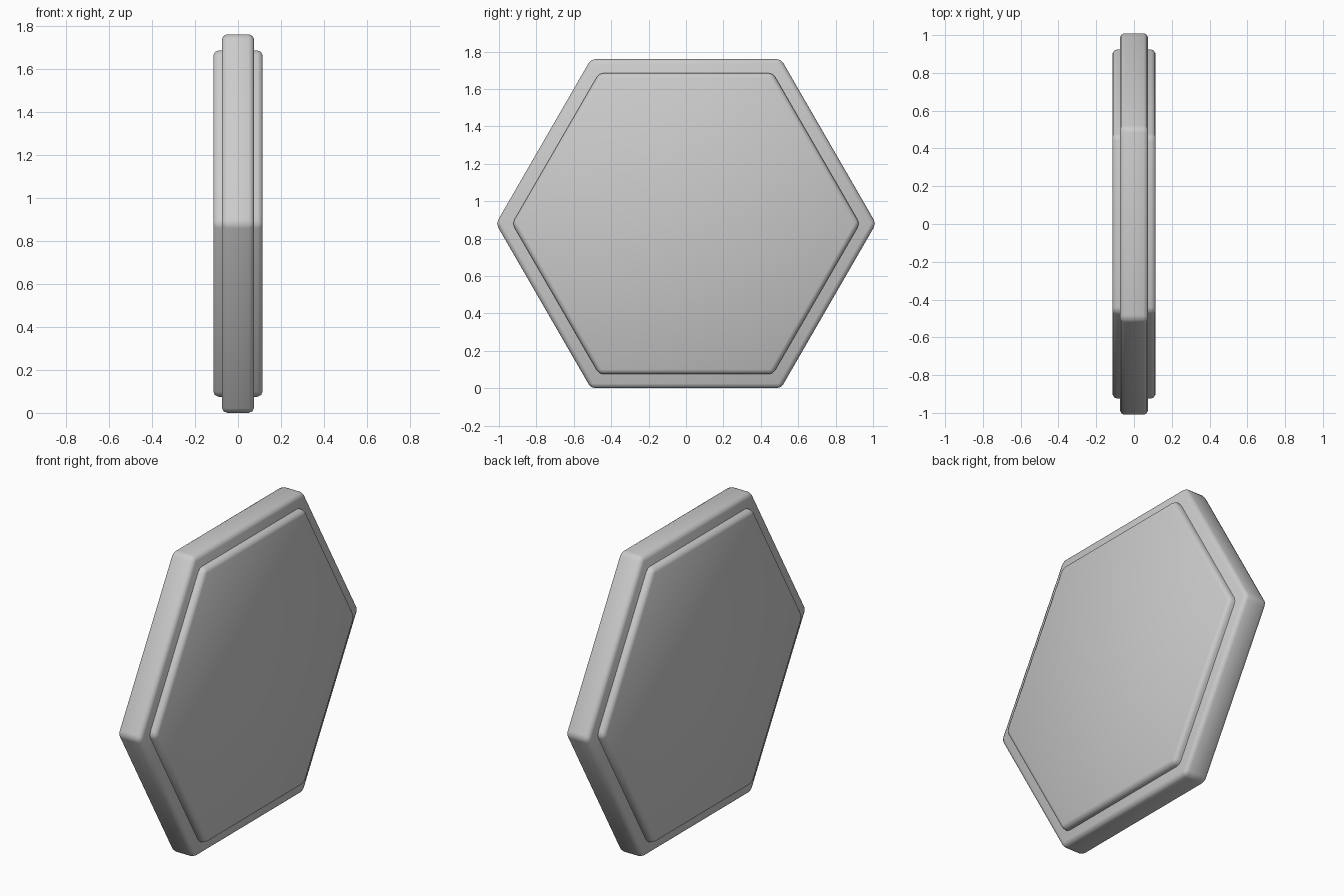
import bpy, math

if "Cube" in bpy.data.objects:
    bpy.data.objects.remove(bpy.data.objects["Cube"])

MID_Z = 0.88  # half the flat-to-flat height


def hex_plate(name, flat_half, half_thick, bevel):
    # Hexagonal slab facing along x, points at +-y
    bpy.ops.mesh.primitive_cylinder_add(
        vertices=6, radius=flat_half / math.cos(math.pi / 6), depth=2 * half_thick,
        location=(0, 0, MID_Z), rotation=(0, math.pi / 2, 0))
    ob = bpy.context.object
    ob.name = name
    bpy.ops.object.transform_apply(location=False, rotation=True, scale=False)
    mod = ob.modifiers.new("soft_edges", 'BEVEL')
    mod.width = bevel
    mod.segments = 2
    mod.limit_method = 'ANGLE'
    mod.angle_limit = math.radians(30)
    bpy.ops.object.modifier_apply(modifier=mod.name)
    bpy.ops.object.shade_smooth_by_angle(angle=math.radians(50))
    return ob


# Outer rim slab
hex_plate("outer_rim", 0.88, 0.075, 0.025)
# Thicker inner slab, raised on both faces
hex_plate("inner_panel", 0.805, 0.115, 0.025)
